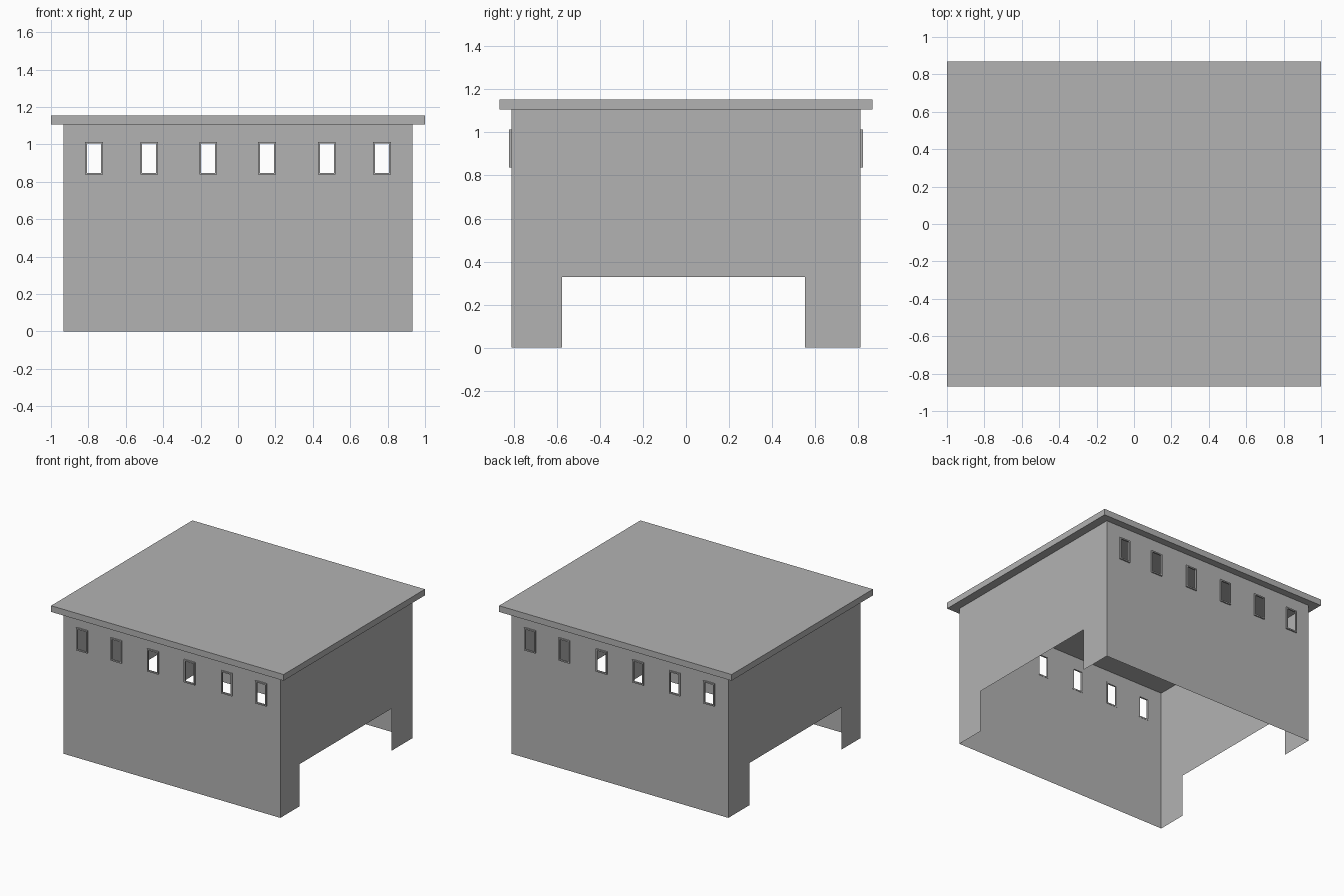
import bpy
import bmesh

cube = bpy.data.objects.get("Cube")
if cube:
    bpy.data.objects.remove(cube, do_unlink=True)

# Single plain grey for the whole building
grey = bpy.data.materials.new("plain_grey")
grey.use_nodes = True
colour = (0.45, 0.45, 0.45, 1)
grey.diffuse_color = colour
grey.node_tree.nodes["Principled BSDF"].inputs["Base Color"].default_value = colour

WALL_X, WALL_Y, WALL_TOP = 0.933, 0.812, 1.106
ROOF_X, ROOF_Y, ROOF_TOP = 1.0, 0.868, 1.154
NOTCH_BACK, NOTCH_FRONT, NOTCH_TOP = 0.553, -0.577, 0.328
WINDOWS = (-0.77, -0.475, -0.16, 0.155, 0.475, 0.77)
WIN_LOW, WIN_HIGH, WIN_HALF, RIM = 0.838, 1.014, 0.047, 0.01


def finish(name, bm):
    mesh = bpy.data.meshes.new(name)
    bm.to_mesh(mesh)
    bm.free()
    mesh.materials.append(grey)
    obj = bpy.data.objects.new(name, mesh)
    bpy.context.collection.objects.link(obj)
    return obj


def box(bm, low, high):
    verts = bmesh.ops.create_cube(bm, size=1)["verts"]
    for v in verts:
        v.co = [high[i] if v.co[i] > 0 else low[i] for i in range(3)]


def window_wall(name, side):
    """Thin wall with a row of openings, built as a grid with cells left out."""
    bm = bmesh.new()
    half = WIN_HALF - RIM
    xs = [-WALL_X] + [c + s * half for c in WINDOWS for s in (-1, 1)] + [WALL_X]
    zs = [0, WIN_LOW + RIM, WIN_HIGH - RIM, WALL_TOP]
    grid = [[bm.verts.new((x, side * WALL_Y, z)) for z in zs] for x in xs]
    for i in range(len(xs) - 1):
        for j in range(len(zs) - 1):
            if j == 1 and i % 2 == 1:
                continue
            quad = [grid[i][j], grid[i + 1][j], grid[i + 1][j + 1], grid[i][j + 1]]
            bm.faces.new(quad if side < 0 else quad[::-1])
    return finish(name, bm)


def gate_wall(name, side):
    """Thin side wall with a wide opening at the bottom."""
    outline = [(-WALL_Y, 0), (NOTCH_FRONT, 0), (NOTCH_FRONT, NOTCH_TOP),
               (NOTCH_BACK, NOTCH_TOP), (NOTCH_BACK, 0), (WALL_Y, 0),
               (WALL_Y, WALL_TOP), (-WALL_Y, WALL_TOP)]
    bm = bmesh.new()
    verts = [bm.verts.new((side * WALL_X, y, z)) for y, z in outline]
    bm.faces.new(verts if side > 0 else verts[::-1])
    return finish(name, bm)


def window_frames(name, side):
    """Slim raised frame round every opening."""
    bm = bmesh.new()
    y0, y1 = sorted((side * (WALL_Y - 0.002), side * (WALL_Y + 0.01)))
    for c in WINDOWS:
        left, right = c - WIN_HALF, c + WIN_HALF
        for a, b in ((left, left + RIM), (right - RIM, right)):
            box(bm, (a, y0, WIN_LOW), (b, y1, WIN_HIGH))
        for a, b in ((WIN_LOW, WIN_LOW + RIM), (WIN_HIGH - RIM, WIN_HIGH)):
            box(bm, (left + RIM, y0, a), (right - RIM, y1, b))
    return finish(name, bm)


# Walls and window frames
for label, side in (("front", -1), ("back", 1)):
    window_wall(label + "_wall", side)
    window_frames(label + "_window_frames", side)
gate_wall("left_wall", 1)
gate_wall("right_wall", -1)

# Flat overhanging roof slab
roof = bmesh.new()
box(roof, (-ROOF_X, -ROOF_Y, WALL_TOP), (ROOF_X, ROOF_Y, ROOF_TOP))
finish("roof", roof)
